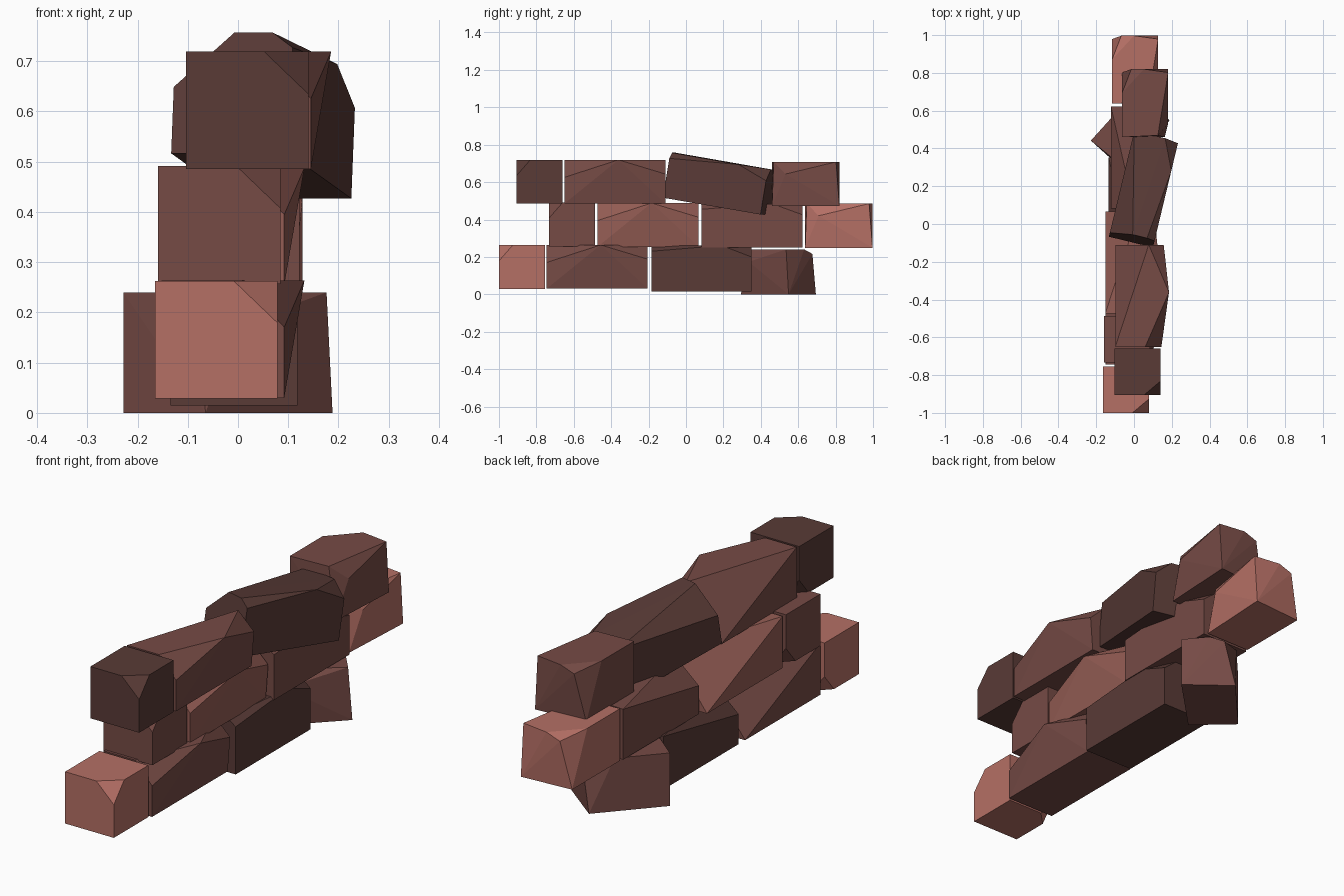
import bpy, bmesh, math
from mathutils import Matrix, Vector, Euler

if "Cube" in bpy.data.objects:
    bpy.data.objects.remove(bpy.data.objects["Cube"])

# Brick shapes as hull corners in a -1..1 box (chipped corners replaced by extra points)
HALF = [(-1, -1, -1), (1, -1, -1), (1, 1, -1), (-1, -1, 1), (-1, 1, 1), (1, 1, 1),
        (0.28, -1, 1), (1, -0.4, 1), (1, -1, 0.28),
        (-0.45, 1, -1), (-1, 0.45, -1), (-1, 1, -0.3)]
BULGED = [(-1, -1, -1), (1, -1, -1), (1, 1, -1), (-1, 1, -1), (-1, -1, 1),
          (0.3, -1, 1), (1, -1, 0.2), (1.33, 0.07, 1), (0.45, 1, 1), (1.1, 1, 0.35)]
SLOPED = [(-1, -1, -1), (1, -1, -1), (1, 1, -1), (-1, 1, -1), (-1, 1, 0.95),
          (-1, -1, 0.1), (0, -1, 1), (0.65, -1, 1), (1, -1, 0.75),
          (0.4, 1, 1), (1, 0.4, 1), (1, 1, 0.5)]
SHORT = [(-1, -1, -1), (0.85, -1, -1), (1, 1, -1), (-1, 0.9, -1), (-1, -1, 1),
         (0.55, -0.95, 1), (1, -0.6, 0.45), (1, 0.9, 1), (-0.05, 1, 1),
         (-1, 0.3, 1), (-0.6, 1, 0.8)]

# Brick tints
TINTS = {"light": (0.46, 0.16, 0.13), "rose": (0.30, 0.11, 0.09),
         "mid": (0.18, 0.07, 0.06), "dark": (0.10, 0.043, 0.037)}
mats = {}
for key, rgb in TINTS.items():
    mats[key] = bpy.data.materials.new(key + "_brick")
    mats[key].diffuse_color = (*rgb, 1)


def brick(name, shape, tint, loc, half, rot=(0, 0, 0)):
    bm = bmesh.new()
    for p in shape:
        bm.verts.new([a * b for a, b in zip(p, half)])
    res = bmesh.ops.convex_hull(bm, input=bm.verts[:])
    loose = [v for v in bm.verts if not v.link_faces]
    bmesh.ops.delete(bm, geom=loose, context='VERTS')
    bmesh.ops.dissolve_limit(bm, angle_limit=math.radians(1),
                             verts=bm.verts[:], edges=bm.edges[:])
    bmesh.ops.recalc_face_normals(bm, faces=bm.faces[:])
    me = bpy.data.meshes.new(name)
    bm.to_mesh(me)
    bm.free()
    me.materials.append(mats[tint])
    ob = bpy.data.objects.new(name, me)
    ob.location = loc
    ob.rotation_euler = [math.radians(a) for a in rot]
    bpy.context.collection.objects.link(ob)
    return ob


CUBE = (0.122, 0.123, 0.117)
LONG = (0.122, 0.27, 0.117)
MEDIUM = (0.122, 0.18, 0.118)

# Bottom course, last brick knocked askew
brick("bottom_half_brick", HALF, "light", (-0.043, -0.877, 0.146), CUBE)
brick("bottom_long_brick", BULGED, "mid", (-0.03, -0.475, 0.147), LONG)
brick("bottom_sloped_brick", SLOPED, "dark", (-0.008, 0.083, 0.138), (0.126, 0.268, 0.123))
brick("bottom_loose_brick", SHORT, "mid", (-0.02, 0.495, 0.12), (0.119, 0.179, 0.12), (0, 0, -42))

# Middle course
brick("middle_half_brick", HALF, "mid", (-0.037, -0.61, 0.374), CUBE)
brick("middle_long_brick", BULGED, "rose", (-0.03, -0.203, 0.371), LONG)
brick("middle_sloped_brick", SLOPED, "mid", (0.0, 0.353, 0.367), LONG)
brick("middle_end_brick", SHORT, "light", (0.006, 0.817, 0.367), MEDIUM)

# Top course, third brick tilted
brick("top_half_brick", HALF, "dark", (0.018, -0.783, 0.602), CUBE)
brick("top_long_brick", BULGED, "mid", (0.023, -0.38, 0.602), LONG)
brick("top_tilted_brick", SLOPED, "dark", (0.051, 0.185, 0.592), (0.12, 0.272, 0.122), (-9.5, 0, -13.5))
brick("top_end_brick", SHORT, "mid", (0.059, 0.64, 0.59), MEDIUM)

for m in bpy.data.materials:
    if m.users and not m.is_grease_pencil:
        m.use_nodes = True
        m.node_tree.nodes["Principled BSDF"].inputs["Base Color"].default_value = m.diffuse_color
